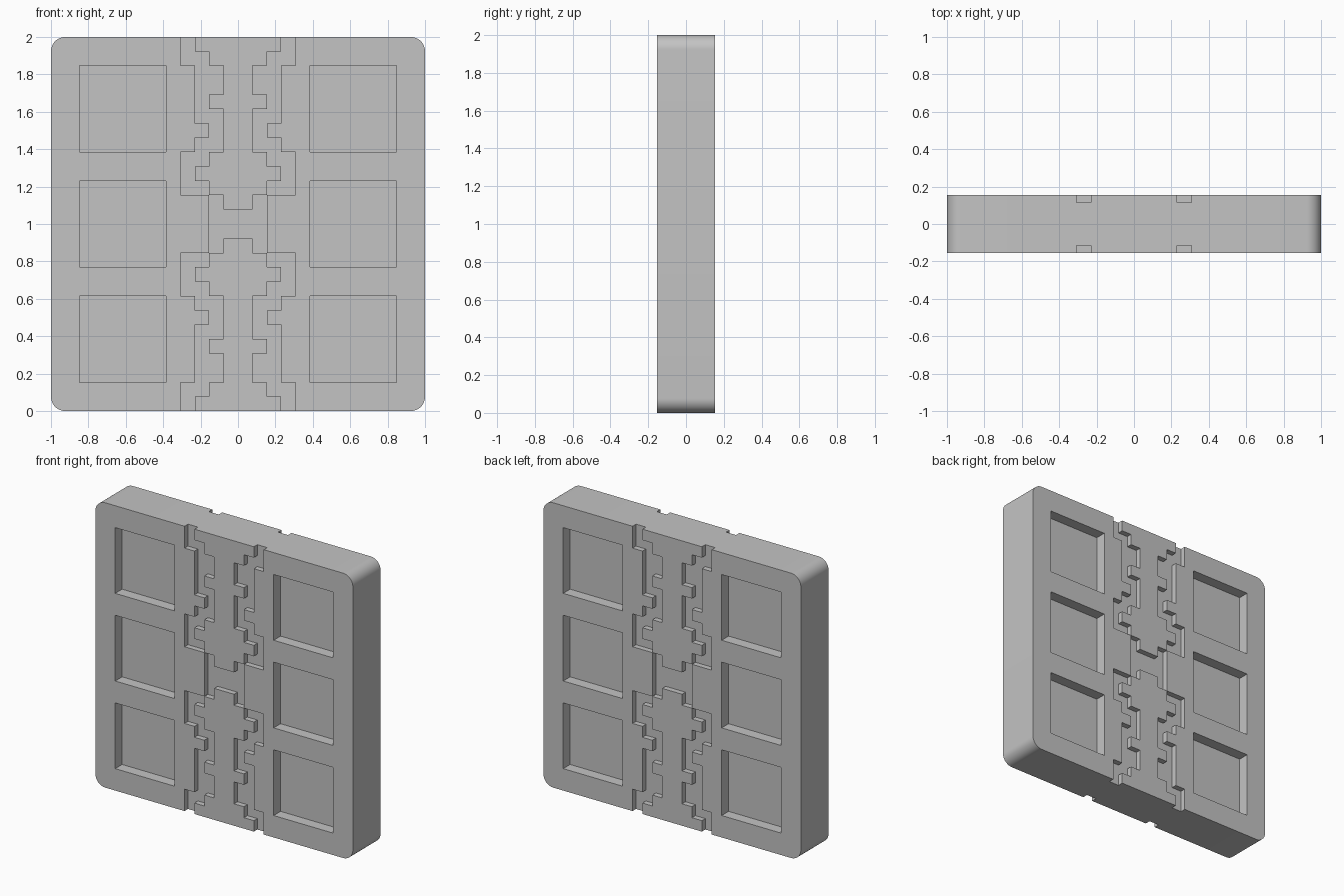
import bpy, bmesh
from math import sin, cos, pi

if "Cube" in bpy.data.objects:
    bpy.data.objects.remove(bpy.data.objects["Cube"], do_unlink=True)

U = 1 / 13           # grid module
HALF = 2 * U         # half thickness
GROOVE, POCKET = 0.5 * U, U

grey = bpy.data.materials.new("plain grey")
grey.use_nodes = True
colour = (0.55, 0.55, 0.55, 1)
grey.diffuse_color = colour
grey.node_tree.nodes["Principled BSDF"].inputs["Base Color"].default_value = colour


def prism(bm, outline, y0, y1):
    """Extrude an (x, z) outline, in modules about the plate centre, along y."""
    ends = [[bm.verts.new((x * U, y, 1 + z * U)) for x, z in outline] for y in (y0, y1)]
    for ring in ends:
        bm.faces.new(ring)
    n = len(outline)
    for i in range(n):
        j = (i + 1) % n
        bm.faces.new((ends[0][i], ends[0][j], ends[1][j], ends[1][i]))


def make(name, prisms):
    bm = bmesh.new()
    for p in prisms:
        prism(bm, *p)
    bmesh.ops.recalc_face_normals(bm, faces=bm.faces)
    mesh = bpy.data.meshes.new(name)
    bm.to_mesh(mesh)
    bm.free()
    mesh.materials.append(grey)
    ob = bpy.data.objects.new(name, mesh)
    bpy.context.collection.objects.link(ob)
    return ob


def both_faces(outlines, depth):
    """Cutting prisms that sink the outlines into the front and the back."""
    return [(o, s * (HALF - depth), s * (HALF + U)) for o in outlines for s in (-1, 1)]


def steps(start, moves):
    """Outline side made of alternating z and x moves."""
    x, z = start
    pts = [(x, z)]
    for i, value in enumerate(moves):
        x, z = (x, value) if i % 2 == 0 else (value, z)
        pts.append((x, z))
    return pts


# Slab with rounded corners
corners = []
for k, (sx, sz) in enumerate([(1, 1), (-1, 1), (-1, -1), (1, -1)]):
    for i in range(13):
        a = (k + i / 12) * pi / 2
        corners.append((12 * sx + cos(a), 12 * sz + sin(a)))
plate = make("plate", [(corners, -HALF, HALF)])

# Stepped groove, one quarter mirrored four ways
outer = steps((4, 14), [11, 3, 7, 2, 6, 3, 5, 4, 2, 2])
inner = steps((3, 14), [12, 2, 11, 1, 9, 2, 8, 1, 5, 2, 4, 3, 3, 2])
quarter = outer + inner[::-1]
grooves = [[(x * sx, z * sz) for x, z in quarter] for sx in (-1, 1) for sz in (-1, 1)]

# Central recess, a hair wide so that it meets the grooves cleanly
w = 2.004
side = [(w, -w), (w, w), (1, w), (1, 1)]
recess = side + [(-x, z) for x, z in side[::-1]][:3]
recess = [(1, -1), (1, -w)] + recess + [(-w, -w), (-1, -w), (-1, -1)]

# Square pockets, three on each side
pockets = [[(cx - 3, cz - 3), (cx + 3, cz - 3), (cx + 3, cz + 3), (cx - 3, cz + 3)]
           for cx in (-8, 8) for cz in (-8, 0, 8)]

cutters = [
    make("groove_cutter", both_faces(grooves, GROOVE)),
    make("recess_cutter", both_faces([recess], GROOVE)),
    make("pocket_cutter", both_faces(pockets, POCKET)),
]
bpy.ops.object.select_all(action="DESELECT")
bpy.context.view_layer.objects.active = plate
plate.select_set(True)
for cutter in cutters:
    cutter.hide_render = True
    cut = plate.modifiers.new(cutter.name, "BOOLEAN")
    cut.operation, cut.solver, cut.object = "DIFFERENCE", "EXACT", cutter
    bpy.ops.object.modifier_apply(modifier=cut.name)
    bpy.data.objects.remove(cutter, do_unlink=True)

bpy.ops.object.shade_smooth_by_angle(angle=pi / 6)
